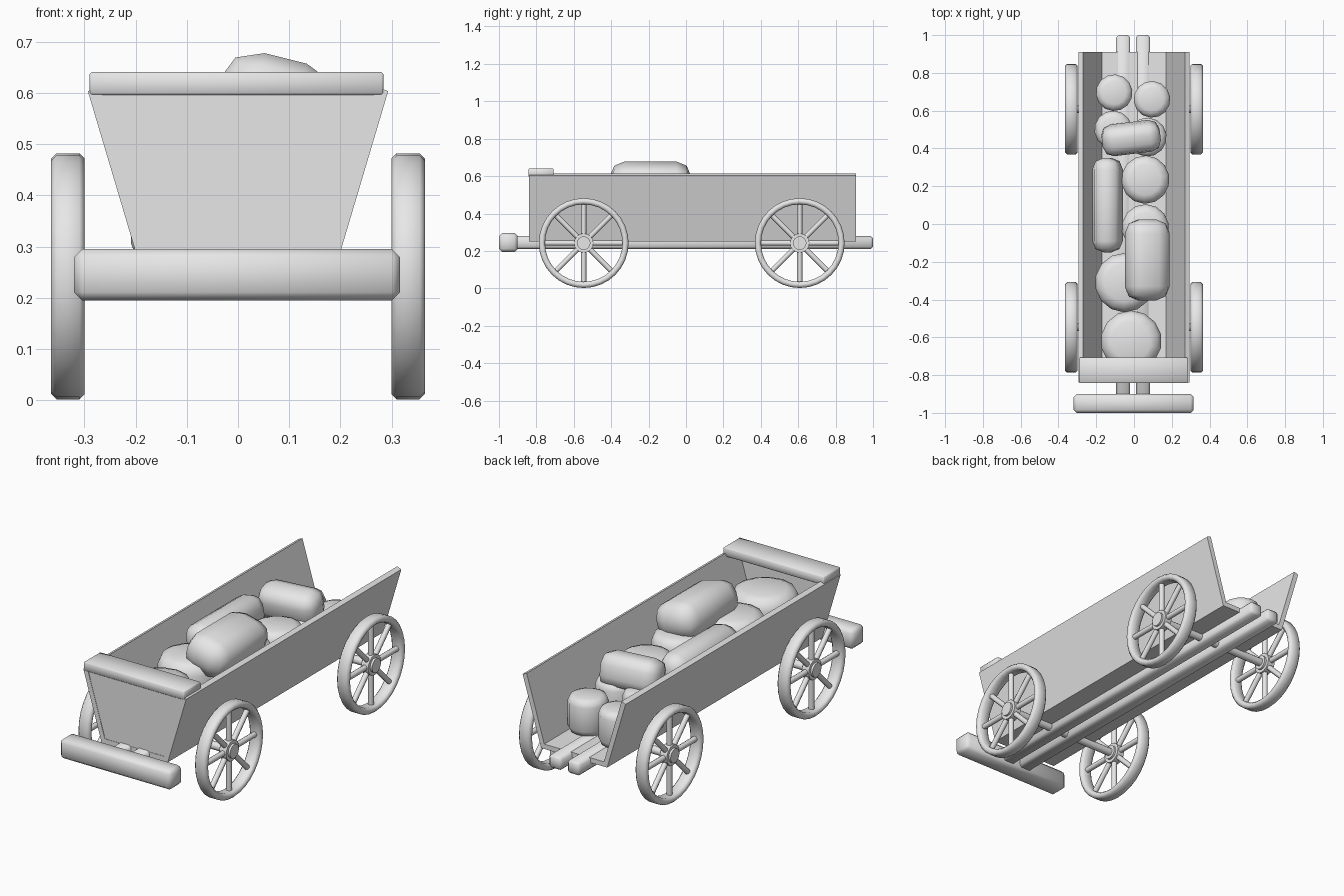
import bpy
import bmesh
from math import pi, cos, sin, radians
from mathutils import Matrix, Euler

cube = bpy.data.objects.get("Cube")
if cube:
    bpy.data.objects.remove(cube)

grey = bpy.data.materials.new("plain_grey")
grey.use_nodes = True
grey.diffuse_color = (0.8, 0.8, 0.8, 1)
grey.node_tree.nodes["Principled BSDF"].inputs["Base Color"].default_value = (0.8, 0.8, 0.8, 1)


def finish(name, bm, loc=(0, 0, 0), rot=(0, 0, 0), bevel=0, segments=1, angle=50):
    """Turn a bmesh into a placed, optionally bevelled, smooth-shaded object."""
    if bevel:
        edges = [e for e in bm.edges if e.calc_face_angle(0) > radians(50)]
        bmesh.ops.bevel(bm, geom=edges, offset=bevel, segments=segments,
                        profile=0.5, affect='EDGES', clamp_overlap=True)
    bmesh.ops.recalc_face_normals(bm, faces=bm.faces)
    mesh = bpy.data.meshes.new(name)
    bm.to_mesh(mesh)
    bm.free()
    mesh.materials.append(grey)
    ob = bpy.data.objects.new(name, mesh)
    bpy.context.collection.objects.link(ob)
    ob.location = loc
    ob.rotation_euler = [radians(a) for a in rot]
    bpy.ops.object.select_all(action='DESELECT')
    ob.select_set(True)
    bpy.context.view_layer.objects.active = ob
    bpy.ops.object.shade_smooth_by_angle(angle=radians(angle))
    return ob


def box(name, loc, size, bevel=0, segments=1, rot=(0, 0, 0)):
    bm = bmesh.new()
    bmesh.ops.create_cube(bm, size=1)
    bmesh.ops.scale(bm, vec=size, verts=bm.verts)
    return finish(name, bm, loc, rot, bevel, segments)


def add_rod(bm, radius, length, matrix, sides=12):
    bmesh.ops.create_cone(bm, cap_ends=True, segments=sides, radius1=radius,
                          radius2=radius, depth=length, matrix=matrix)


def prism(name, profile, y0, y1):
    """Extrude an x-z outline along y."""
    bm = bmesh.new()
    face = bm.faces.new([bm.verts.new((x, y0, z)) for x, z in profile])
    ext = bmesh.ops.extrude_face_region(bm, geom=[face])["geom"]
    bmesh.ops.translate(bm, vec=(0, y1 - y0, 0),
                        verts=[v for v in ext if isinstance(v, bmesh.types.BMVert)])
    return finish(name, bm, angle=30)


# Open-backed tub with flared walls, and its front board
half = [(0.188, 0.25), (0.293, 0.603), (0.27, 0.613), (0.17, 0.275)]
prism("tub", half + [(-x, z) for x, z in reversed(half)], -0.84, 0.91)
board = [(0.186, 0.252), (0.288, 0.603)]
prism("front_board", board + [(-x, z) for x, z in reversed(board)], -0.838, -0.81)

# Seat plank, front crossbeam and the two chassis rails
box("seat_plank", (-0.003, -0.775, 0.618), (0.574, 0.135, 0.045), 0.004)
box("front_crossbeam", (-0.002, -0.95, 0.245), (0.636, 0.1, 0.1), 0.016)
for side, x in (("left", 0.048), ("right", -0.057)):
    box(side + "_rail", (x, 0.035, 0.245), (0.074, 1.93, 0.068), 0.012)


# Spoked wheels: lathed rim, crossing spokes and a hub
def wheel(name, x, y):
    bm = bmesh.new()
    r0, r1, w, c = 0.207, 0.24, 0.0325, 0.01
    profile = [(r0, c - w), (r0 + c, -w), (r1 - c, -w), (r1, c - w),
               (r1, w - c), (r1 - c, w), (r0 + c, w), (r0, w - c)]
    steps = 32
    rings = []
    for i in range(steps):
        a = 2 * pi * i / steps
        rings.append([bm.verts.new((d, r * cos(a), r * sin(a))) for r, d in profile])
    for i in range(steps):
        a, b = rings[i], rings[(i + 1) % steps]
        for j in range(8):
            k = (j + 1) % 8
            bm.faces.new((a[j], a[k], b[k], b[j]))
    for i in range(4):
        add_rod(bm, 0.014, 0.43, Matrix.Rotation(i * pi / 4, 4, 'X'), 8)
    turn = Matrix.Rotation(pi / 2, 4, 'Y')
    add_rod(bm, 0.052, 0.04, turn, 16)
    add_rod(bm, 0.036, 0.062, turn, 16)
    return finish(name, bm, (x, y, 0.242))


for end, y in (("front", -0.547), ("rear", 0.608)):
    for side, x in (("left", 0.332), ("right", -0.332)):
        wheel(end + "_" + side + "_wheel", x, y)
    bm = bmesh.new()
    add_rod(bm, 0.02, 0.64, Matrix.Rotation(pi / 2, 4, 'Y'))
    finish(end + "_axle", bm, (0, y, 0.242))

# Round stones standing on the floor: x, y, radius, top height
rounds = [(-0.015, -0.62, 0.162, 0.55), (-0.05, -0.31, 0.157, 0.55),
          (0.06, -0.02, 0.125, 0.53), (0.06, 0.235, 0.128, 0.52),
          (-0.11, 0.5, 0.1, 0.48), (0.07, 0.46, 0.103, 0.48),
          (-0.105, 0.695, 0.097, 0.46), (0.095, 0.66, 0.097, 0.46)]
for i, (x, y, r, top) in enumerate(rounds):
    bm = bmesh.new()
    height = top - 0.27
    add_rod(bm, r, height, Matrix.Identity(4), 14)
    finish("round_stone_%d" % (i + 1), bm, (x, y, 0.27 + height / 2),
           (0, 0, 25 * i), r * 0.35, 2)

# Long stones piled on top
box("long_stone_front", (0.07, -0.19, 0.575), (0.235, 0.43, 0.19), 0.075, 2, (0, 14, 0))
box("long_stone_side", (-0.14, 0.1, 0.49), (0.15, 0.5, 0.2), 0.06, 2, (0, -10, 0))
box("long_stone_rear", (-0.015, 0.455, 0.52), (0.31, 0.16, 0.17), 0.055, 2, (12, 0, 7))
